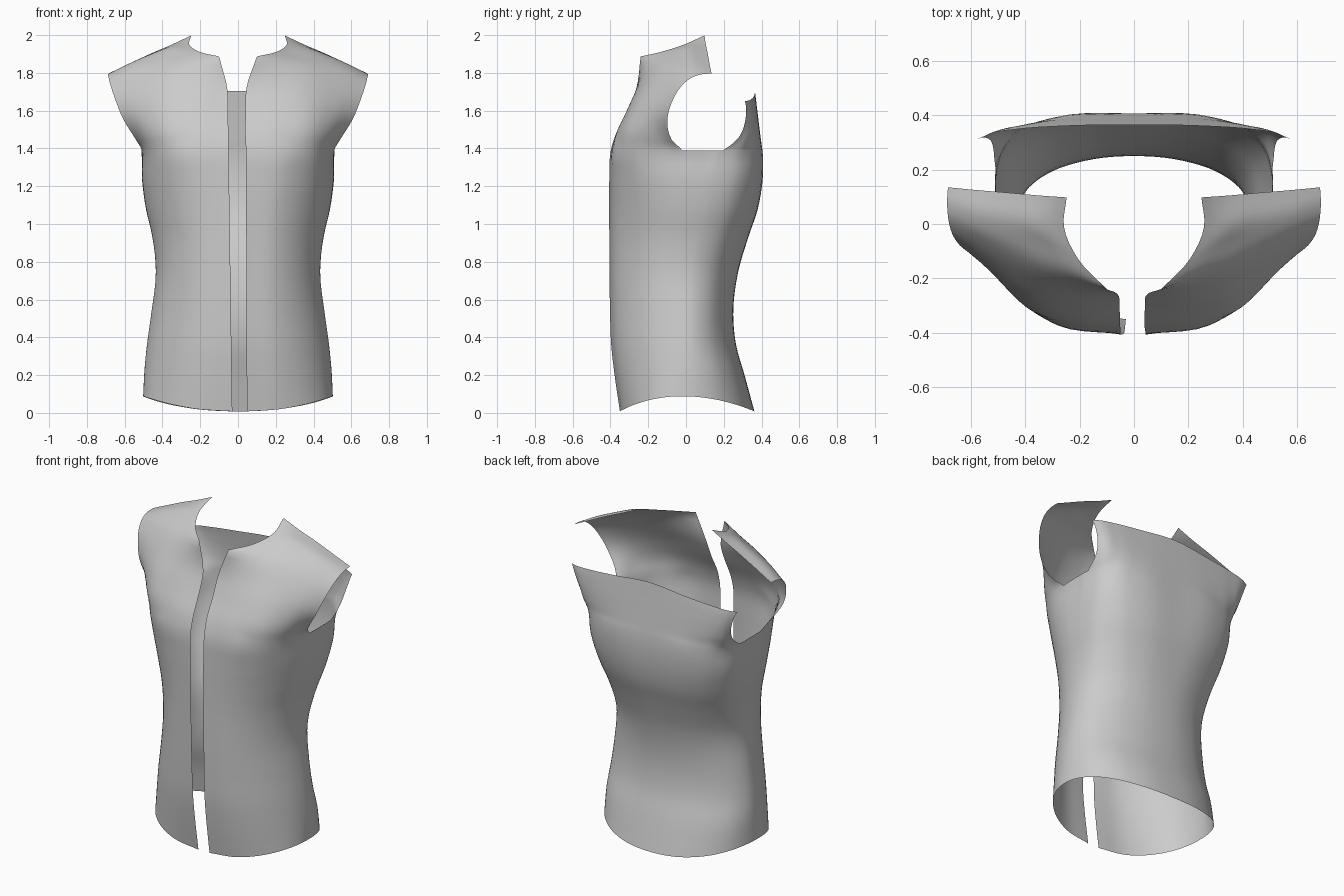
import bpy, bmesh
from math import sin, cos, radians
from mathutils import Vector as V

if "Cube" in bpy.data.objects:
    bpy.data.objects.remove(bpy.data.objects["Cube"])

U, K = 5, 4   # subdivisions around the body and up the body
ANG = [0, 22, 44, 64, 82]


def spline(pts, k, end=None):
    """Smooth chord-length curve through pts, k steps per span; end is an optional ghost point."""
    g = [pts[0] * 2 - pts[1]] + pts + [end or pts[-1] * 2 - pts[-2]]
    out = []
    for i in range(1, len(pts)):
        a, b, c, d = g[i - 1:i + 3]
        e, f, h = b - a, c - b, d - c
        le, lf, lh = [max(v.length, 1e-5) for v in (e, f, h)]
        m0 = (e / le * lf + f / lf * le) / (le + lf) * lf
        m1 = (f / lf * lh + h / lh * lf) / (lf + lh) * lf
        for j in range(k):
            t = j / k
            out.append(b + f * (3 * t * t - 2 * t ** 3) + m0 * (t - 2 * t * t + t ** 3)
                       + m1 * (t ** 3 - t * t))
    return out + [pts[-1]]


def sc(a, n):
    a = radians(a)
    return abs(sin(a)) ** (2 / n), abs(cos(a)) ** (2 / n)


def flip(p):
    return V((-p.x, p.y, p.z))


# Torso sections: z, side rise, half width, front y, side y, back y, front and back roundness
BODY = [(.008, .08, .502, -.35, -.02, .362, 2.1, 2.2),
        (.20, .03, .495, -.378, 0, .31, 2.0, 2.2),
        (.36, 0, .482, -.396, 0, .265, 1.92, 2.1),
        (.52, 0, .46, -.402, 0, .25, 1.9, 2.1),
        (.75, 0, .435, -.405, 0, .277, 1.93, 2.2),
        (.93, 0, .453, -.406, .02, .33, 1.93, 2.5),
        (1.08, 0, .487, -.407, .04, .38, 2.0, 2.8),
        (1.24, 0, .508, -.406, .07, .405, 2.3, 3.2),
        (1.39, 0, .512, -.398, .10, .403, 2.8, 3.5)]

# Chest and shoulder sections, from the opening or neckline out to the armhole
CHEST = [
    [(.04, -.37, 1.48), (.23, -.362, 1.48), (.39, -.31, 1.48), (.487, -.21, 1.47), (.54, -.075, 1.445)],
    [(.042, -.31, 1.6), (.20, -.312, 1.6), (.37, -.28, 1.6), (.51, -.19, 1.59), (.61, -.098, 1.56)],
    [(.045, -.265, 1.71), (.18, -.262, 1.71), (.36, -.225, 1.71), (.53, -.14, 1.69), (.65, -.068, 1.66)],
    [(.10, -.24, 1.887), (.22, -.195, 1.855), (.38, -.14, 1.825), (.55, -.075, 1.775), (.675, -.02, 1.735)],
    [(.205, -.13, 1.912), (.30, -.09, 1.9), (.425, -.055, 1.87), (.575, -.015, 1.82), (.685, .03, 1.775)],
    [(.258, -.01, 1.95), (.35, 0, 1.933), (.45, .02, 1.898), (.585, .045, 1.842), (.688, .08, 1.792)],
    [(.248, .098, 1.998), (.35, .105, 1.95), (.46, .115, 1.903), (.58, .125, 1.847), (.685, .135, 1.797)]]

# Rear armhole edge
REAR = [(.514, .24, 1.42), (.518, .28, 1.46), (.525, .303, 1.505), (.536, .314, 1.55),
        (.547, .318, 1.585), (.56, .318, 1.62), (.576, .312, 1.65)]


def body_row(z, rise, xs, yf, ys, yb, nf, nb, xo):
    pts = []
    for a in ANG:
        s, c = sc(a, nf)
        pts.append(V((xo + (xs - xo) * s, ys - (ys - yf) * c, z + rise * s * s)))
    pts.append(V((xs, ys, z + rise)))
    for a in ANG[::-1]:
        s, c = sc(a, nb)
        pts.append(V((xs * s, ys + (yb - ys) * c, z + rise * (1 - c * c))))
    return spline(pts, U, flip(pts[-2]))


def upper_row(i, widen):
    front = [V(p) for p in CHEST[i]]
    if i < 3:
        front[0].x += widen
    t = (i + 1) / 7
    n = 3.3 - .9 * t
    e, mid = V(REAR[i]), V((0, .403 - .038 * t, 1.39 + .315 * t))
    s0, c0 = sc(ANG[-1], n)
    back = []
    for a in ANG[::-1]:
        s, c = sc(a, n)
        f, g = s / s0, (c - c0) / (1 - c0)
        back.append(V((e.x * f, e.y + (mid.y - e.y) * g, mid.z + (e.z - mid.z) * f)))
    gap = [front[-1].lerp(e, j / (2 * U)) for j in range(1, 2 * U)]
    return spline(front, U) + gap + spline(back, U, flip(back[-2]))


def vest_half(bm, side, low, high):
    rows = [body_row(*r, low + (high - low) * r[0] / 1.7) for r in BODY]
    rows += [upper_row(i, high - .043) for i in range(len(CHEST))]
    cols = []
    corner = len(BODY) + 3   # sharp corner where the opening meets the neckline
    for i, c in enumerate(zip(*rows)):
        c = list(c)
        col = spline(c, K)
        if i < U:
            sharp = spline(c[:corner + 1], K)[:-1] + spline(c[corner:], K)
            col = [s.lerp(p, i / U) for s, p in zip(sharp, col)]
        cols.append(col)
    top = (len(BODY) - 1) * K
    vs = [[bm.verts.new((p.x * side, p.y, p.z)) for p in c] for c in cols]
    for i in range(len(vs) - 1):
        armhole = 4 * U <= i < 6 * U
        for j in range(len(vs[0]) - 1):
            if armhole and j >= top:
                continue
            q = [vs[i][j], vs[i + 1][j], vs[i + 1][j + 1], vs[i][j + 1]]
            bm.faces.new(q if side > 0 else q[::-1])


# Open-front sleeveless vest: both halves welded down the middle of the back
bm = bmesh.new()
vest_half(bm, 1, .047, .041)
vest_half(bm, -1, .03, .054)
bmesh.ops.delete(bm, geom=[v for v in bm.verts if not v.link_faces], context='VERTS')
bmesh.ops.remove_doubles(bm, verts=bm.verts, dist=.0005)
me = bpy.data.meshes.new("vest")
bm.to_mesh(me)
bm.free()
vest = bpy.data.objects.new("vest", me)
bpy.context.collection.objects.link(vest)
for p in me.polygons:
    p.use_smooth = True
